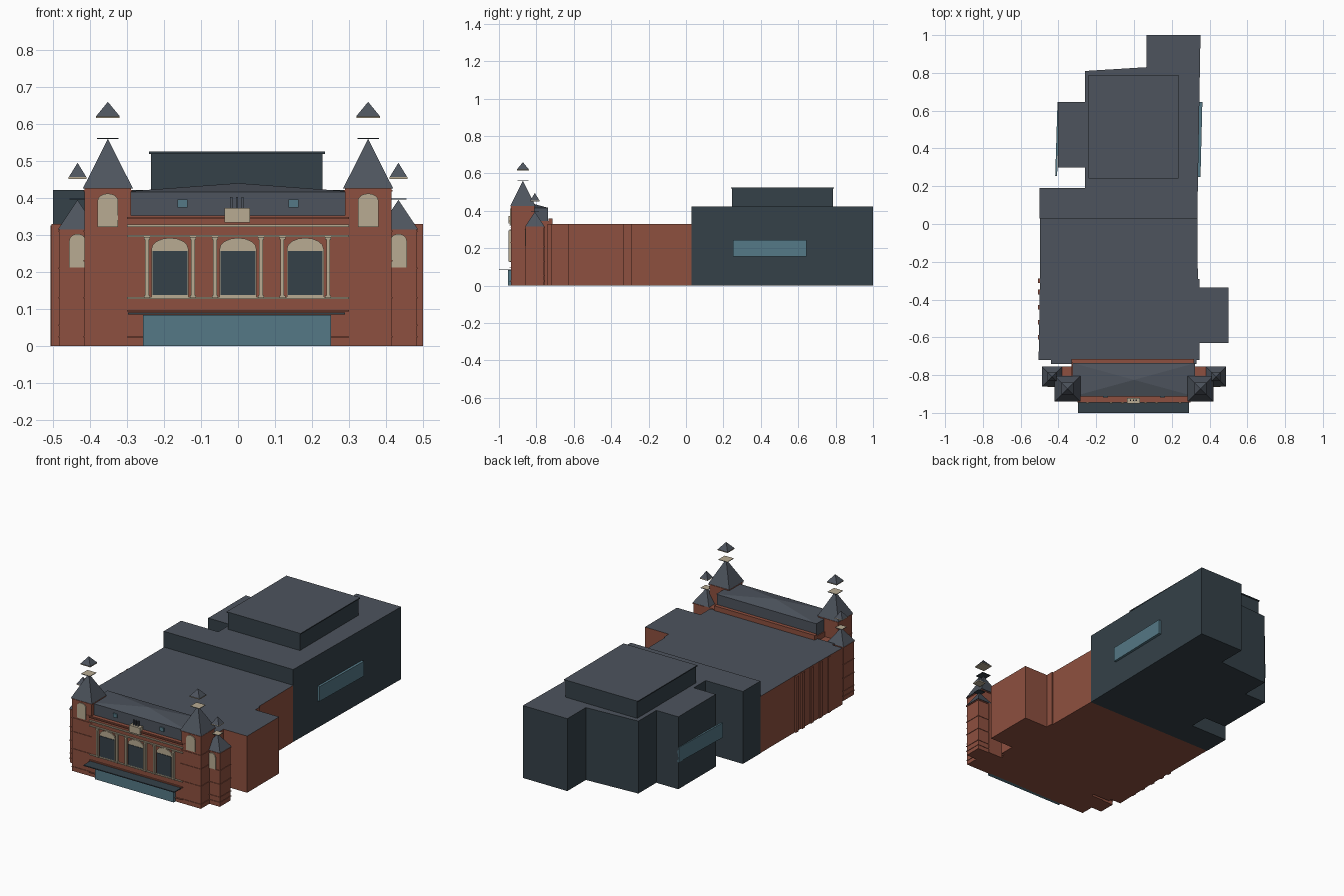
import bpy, bmesh, math

if "Cube" in bpy.data.objects:
    bpy.data.objects.remove(bpy.data.objects["Cube"])


def material(name, r, g, b):
    m = bpy.data.materials.new(name)
    m.diffuse_color = (r, g, b, 1)
    m.use_nodes = True
    m.node_tree.nodes["Principled BSDF"].inputs["Base Color"].default_value = m.diffuse_color
    return m


BRICK = material("brick", 0.27, 0.08, 0.05)
SLATE = material("slate", 0.075, 0.088, 0.11)
DARK = material("dark_cladding", 0.035, 0.053, 0.066)
CREAM = material("cream_stone", 0.48, 0.41, 0.29)
GLASS = material("glass", 0.09, 0.19, 0.24)


def finish(name, bm, mats):
    bmesh.ops.recalc_face_normals(bm, faces=bm.faces)
    me = bpy.data.meshes.new(name)
    bm.to_mesh(me)
    bm.free()
    for m in mats:
        me.materials.append(m)
    ob = bpy.data.objects.new(name, me)
    bpy.context.collection.objects.link(ob)
    return ob


def prism(name, pts, z0, z1, wall, top=None):
    """Footprint extruded upward, optionally with a different roof material."""
    bm = bmesh.new()
    f = bm.faces.new([bm.verts.new((x, y, z0)) for x, y in pts])
    r = bmesh.ops.extrude_face_region(bm, geom=[f])
    for g in r["geom"]:
        if isinstance(g, bmesh.types.BMVert):
            g.co.z = z1
        elif isinstance(g, bmesh.types.BMFace):
            g.material_index = 1 if top else 0
    return finish(name, bm, [wall, top] if top else [wall])


def box(name, x0, x1, y0, y1, z0, z1, mat, top=None):
    return prism(name, [(x0, y0), (x1, y0), (x1, y1), (x0, y1)], z0, z1, mat, top)


def pyramid(name, cx, cy, hx, hy, z0, z1, mat):
    bm = bmesh.new()
    base = [bm.verts.new((cx + sx * hx, cy + sy * hy, z0))
            for sx, sy in ((-1, -1), (1, -1), (1, 1), (-1, 1))]
    tip = bm.verts.new((cx, cy, z1))
    bm.faces.new(base)
    for i in range(4):
        bm.faces.new((base[i], base[(i + 1) % 4], tip))
    return finish(name, bm, [mat])


def arch(name, cx, w, z0, spring, z1, y0, y1, mat):
    """Arched panel facing the front."""
    pts = [(cx - w, z0), (cx + w, z0)]
    pts += [(cx + w * math.cos(math.pi * i / 8),
             spring + (z1 - spring) * math.sin(math.pi * i / 8)) for i in range(9)]
    bm = bmesh.new()
    f = bm.faces.new([bm.verts.new((x, y0, z)) for x, z in pts])
    r = bmesh.ops.extrude_face_region(bm, geom=[f])
    for g in r["geom"]:
        if isinstance(g, bmesh.types.BMVert):
            g.co.y = y1
    return finish(name, bm, [mat])


# Brick auditorium with side annex
prism("auditorium", [(-0.505, -0.72), (-0.44, -0.72), (-0.44, -0.74), (0.33, -0.74),
                     (0.33, -0.72), (0.348, -0.72), (0.348, -0.63), (0.5, -0.63),
                     (0.5, -0.335), (0.346, -0.335), (0.346, -0.29), (0.338, -0.29),
                     (0.335, 0.03), (-0.498, 0.03), (-0.498, -0.3)],
      0, 0.33, BRICK, SLATE)
for y in (-0.6, -0.52, -0.44, -0.36, -0.3):
    box("side_pilaster", -0.507, -0.49, y - 0.012, y + 0.012, 0, 0.325, BRICK)

# Dark stage block and fly tower
prism("stage_block", [(-0.5, 0.03), (0.335, 0.03), (0.352, 1.0), (0.065, 1.0),
                      (0.065, 0.83), (-0.26, 0.81), (-0.26, 0.645), (-0.402, 0.645),
                      (-0.402, 0.30), (-0.26, 0.30), (-0.26, 0.19), (-0.5, 0.19)],
      0, 0.422, DARK, SLATE)
box("fly_tower", -0.235, 0.228, 0.245, 0.785, 0.42, 0.52, DARK)
box("fly_tower_roof", -0.241, 0.235, 0.24, 0.79, 0.519, 0.525, DARK, SLATE)

# Long side windows on the stage block
prism("stage_window_right", [(0.335, 0.25), (0.352, 0.25), (0.362, 0.645), (0.335, 0.645)],
      0.157, 0.243, GLASS)
prism("stage_window_left", [(-0.417, 0.255), (-0.407, 0.255), (-0.395, 0.645), (-0.405, 0.645)],
      0.157, 0.243, GLASS)

# Front building, parapets and roof
box("front_building", -0.33, 0.32, -0.935, -0.735, 0, 0.345, BRICK)
box("front_parapet", -0.325, 0.32, -0.937, -0.915, 0.34, 0.352, BRICK)
box("rear_parapet", -0.33, 0.318, -0.735, -0.714, 0.32, 0.358, BRICK)
box("front_roof_base", -0.325, 0.318, -0.912, -0.738, 0.34, 0.416, SLATE)
pyramid("front_roof_hip", 0, -0.825, 0.322, 0.088, 0.416, 0.44, SLATE)

# String courses across the front
for z, h, m in ((0.024, 0.003, BRICK), (0.095, 0.004, BRICK), (0.129, 0.005, CREAM),
                (0.297, 0.006, CREAM), (0.325, 0.006, CREAM), (0.346, 0.005, BRICK)):
    box("front_string_course", -0.3, 0.3, -0.944, -0.93, z - h / 2, z + h / 2, m)

# Three tall arched windows, each between two columns
for cx in (-0.184, 0, 0.182):
    arch("window_surround", cx, 0.05, 0.131, 0.262, 0.292, -0.93, -0.941, CREAM)
    box("window_pane", cx - 0.047, cx + 0.047, -0.944, -0.93, 0.137, 0.256, DARK)
    for s in (-1, 1):
        c = cx + s * 0.062
        box("column", c - 0.005, c + 0.005, -0.948, -0.93, 0.136, 0.29, CREAM)
        box("column_base", c - 0.008, c + 0.008, -0.95, -0.93, 0.129, 0.136, CREAM)
        box("column_capital", c - 0.008, c + 0.008, -0.95, -0.93, 0.288, 0.295, CREAM)

# Entrance glazing and canopy
box("entrance_glazing", -0.257, 0.252, -0.952, -0.93, 0, 0.083, GLASS)
box("canopy", -0.297, 0.29, -1.0, -0.93, 0.085, 0.09, DARK)

# Roof-edge pedestal with slim ornaments, and small skylights
box("pedestal", -0.037, 0.032, -0.95, -0.92, 0.333, 0.373, CREAM)
for x in (-0.018, -0.003, 0.012):
    box("ornament", x - 0.003, x + 0.003, -0.938, -0.93, 0.373, 0.403, SLATE)
for s in (-1, 1):
    box("skylight", s * 0.15 - 0.013, s * 0.15 + 0.013, -0.918, -0.91, 0.374, 0.396, GLASS)


def tower(kind, cx, cy, h, z, roof_h, roof_half, win, cap, bands):
    """Square brick tower with arched panel, pyramid roof and floating finial."""
    box(kind + "_shaft", cx - h, cx + h, cy - h, cy + h, 0, z, BRICK)
    for b in bands:
        e = h + 0.003
        box(kind + "_band", cx - e, cx + e, cy - e, cy + e, b - 0.002, b + 0.002, BRICK)
    hw, z0, z1 = win
    arch(kind + "_panel", cx, hw, z0, z1 - 0.02, z1, cy - h + 0.01, cy - h - 0.005, CREAM)
    pyramid(kind + "_roof", cx, cy, roof_half, roof_half, z, z + roof_h, SLATE)
    c, plate, c0, c1 = cap
    p = c * 0.9
    box(kind + "_finial_plate", cx - p, cx + p, cy - p, cy + p, plate - 0.002, plate + 0.001, DARK, CREAM)
    box(kind + "_finial_base", cx - c, cx + c, cy - c, cy + c, c0 - 0.005, c0, CREAM)
    pyramid(kind + "_finial_tip", cx, cy, c, c, c0, c1, SLATE)


# Two pairs of corner towers
for s in (-1, 1):
    tower("large_tower", s * 0.352, -0.872, 0.063, 0.425, 0.135, 0.068,
          (0.028, 0.322, 0.412), (0.032, 0.561, 0.621, 0.66), (0.025, 0.13, 0.23, 0.31, 0.42))
    tower("small_tower", s * 0.434, -0.808, 0.049, 0.315, 0.08, 0.053,
          (0.023, 0.212, 0.303), (0.024, 0.398, 0.456, 0.495), (0.025, 0.055, 0.13, 0.21, 0.31))
    # Brick link between small tower and front building
    box("tower_link", min(s * 0.32, s * 0.41), max(s * 0.32, s * 0.41), -0.82, -0.755, 0, 0.315, BRICK)
